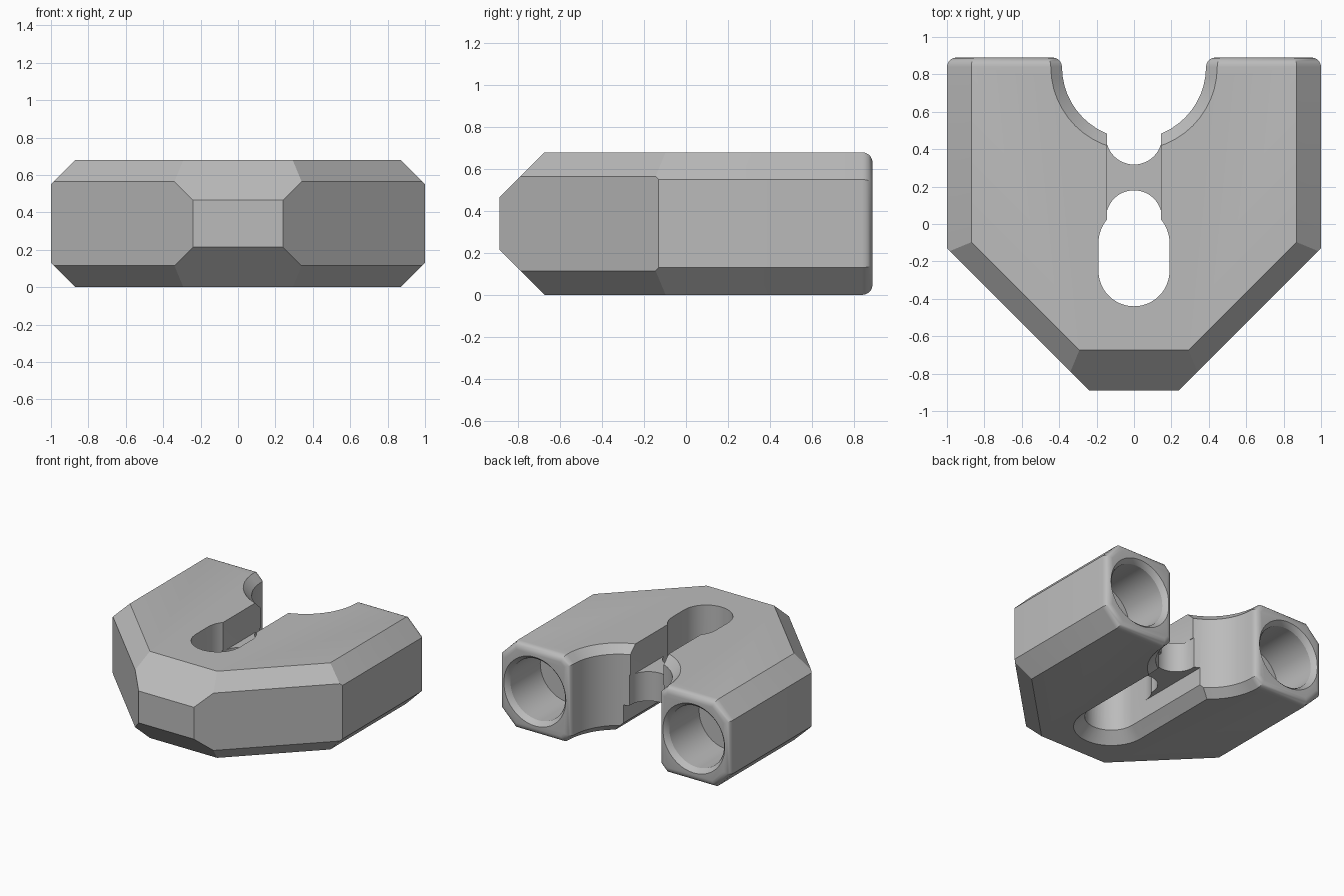
import bpy, bmesh, math
from mathutils import Vector

if "Cube" in bpy.data.objects:
    bpy.data.objects.remove(bpy.data.objects["Cube"], do_unlink=True)

H = 0.68       # total height
BACK = 0.89    # back plane, also minus the front plane

grey = bpy.data.materials.new("plain grey")
grey.use_nodes = True
grey.diffuse_color = (0.5, 0.5, 0.5, 1)
grey.node_tree.nodes["Principled BSDF"].inputs["Base Color"].default_value = (0.5, 0.5, 0.5, 1)


def add_object(name, bm):
    bmesh.ops.recalc_face_normals(bm, faces=bm.faces)
    mesh = bpy.data.meshes.new(name)
    bm.to_mesh(mesh)
    bm.free()
    mesh.materials.append(grey)
    obj = bpy.data.objects.new(name, mesh)
    bpy.context.collection.objects.link(obj)
    return obj


def stadium(r, y0, y1, n=24):
    """Rounded slot outline running along y."""
    half = [math.pi * i / n for i in range(n + 1)]
    back = [(r * math.cos(a), y1 + r * math.sin(a)) for a in half]
    front = [(-r * math.cos(a), y0 - r * math.sin(a)) for a in half]
    return back + front


def loft(name, rings):
    """Closed solid through rings of equal point count."""
    bm = bmesh.new()
    loops = [[bm.verts.new(p) for p in ring] for ring in rings]
    for a, b in zip(loops, loops[1:]):
        for i in range(len(a)):
            j = (i + 1) % len(a)
            bm.faces.new((a[i], a[j], b[j], b[i]))
    bm.faces.new(loops[0])
    bm.faces.new(loops[-1])
    obj = add_object(name, bm)
    obj.hide_render = True
    return obj


def slot(name, y0, y1, levels):
    """Slot cutter; levels are (height, radius) pairs."""
    return loft(name, [[(x, y, z) for x, y in stadium(r, y0, y1)] for z, r in levels])


def bore(name, x, levels):
    """Round cutter along y; levels are (y, radius) pairs."""
    turn = [math.tau * i / 48 for i in range(48)]
    return loft(name, [[(x + r * math.cos(a), y, H / 2 + r * math.sin(a)) for a in turn]
                       for y, r in levels])


def cut(obj, cutters):
    for c in cutters:
        mod = obj.modifiers.new(c.name, 'BOOLEAN')
        mod.operation = 'DIFFERENCE'
        mod.solver = 'EXACT'
        mod.object = c
    bpy.context.view_layer.update()
    deps = bpy.context.evaluated_depsgraph_get()
    mesh = bpy.data.meshes.new_from_object(obj.evaluated_get(deps))
    obj.modifiers.clear()
    obj.data = mesh
    for c in cutters:
        bpy.data.objects.remove(c, do_unlink=True)


# Body: a block trimmed by slanted planes
bm = bmesh.new()
bmesh.ops.create_cube(bm, size=1)
for v in bm.verts:
    v.co = (v.co.x * 2, v.co.y * 2 * BACK, (v.co.z + 0.5) * H)


def trim(normal, point):
    geom = bm.verts[:] + bm.edges[:] + bm.faces[:]
    res = bmesh.ops.bisect_plane(bm, geom=geom, plane_co=point, plane_no=normal, clear_outer=True)
    edges = [e for e in res["geom_cut"] if isinstance(e, bmesh.types.BMEdge)]
    bmesh.ops.contextual_create(bm, geom=edges)


D = math.sqrt(0.5)
for s in (1, -1):
    trim(Vector((s, -1, 0)), (s, -0.13, 0))                # diagonal front sides
for up in (1, -1):
    level = lambda z: H / 2 + up * (z - H / 2)
    for s in (1, -1):
        trim(Vector((s, 0, up)), (s, 0, level(0.55)))      # side chamfers
        trim(Vector((s * D, -D, up)), (s, -0.13, level(0.565)))  # diagonal chamfers
    trim(Vector((0, -1, up)), (0, -BACK, level(0.465)))    # front chamfers
body = add_object("body", bm)

# Round notch between the arms, flared at top and bottom
R = 0.385
cut(body, [slot("notch", 0.84, 2, [(-0.1, R + 0.16), (0.06, R), (H - 0.06, R), (H + 0.1, R + 0.16)])])

# Rounded rims on the arm ends
bm = bmesh.new()
bm.from_mesh(body.data)
bmesh.ops.remove_doubles(bm, verts=bm.verts, dist=0.0005)
rim = [e for e in bm.edges if all(abs(v.co.y - BACK) < 0.001 for v in e.verts)
       and e.calc_face_angle(0) > 0.1]
bmesh.ops.bevel(bm, geom=rim, offset=0.05, offset_type='OFFSET', segments=5, profile=0.5,
                affect='EDGES', clamp_overlap=True)
bm.to_mesh(body.data)
bm.free()

# Keyhole slot with a bridge left across the middle, and bores in the arm ends
cutters = [
    slot("wide_opening", -0.25, -0.10, [(-0.2, 0.19), (1, 0.19)]),
    slot("under_slot", -0.25, 2, [(-0.1, 0.37), (0.08, 0.19), (0.22, 0.19)]),
    slot("upper_slot", -0.05, 2, [(0.45, 0.145), (1, 0.145)]),
    slot("front_hole", -0.05, 0.03, [(0.1, 0.15), (0.46, 0.15)]),
    slot("back_hole", 0.468, 2, [(0.1, 0.15), (0.46, 0.15)]),
]
for side, x in (("left", 0.69), ("right", -0.69)):
    cutters.append(bore(side + "_bore", x, [(0.48, 0.24), (0.85, 0.24), (0.87, 0.25),
                                            (BACK, 0.27), (0.95, 0.33)]))
cut(body, cutters)

bpy.ops.object.select_all(action='DESELECT')
body.select_set(True)
bpy.context.view_layer.objects.active = body
bpy.ops.object.shade_smooth_by_angle(angle=math.radians(25))
